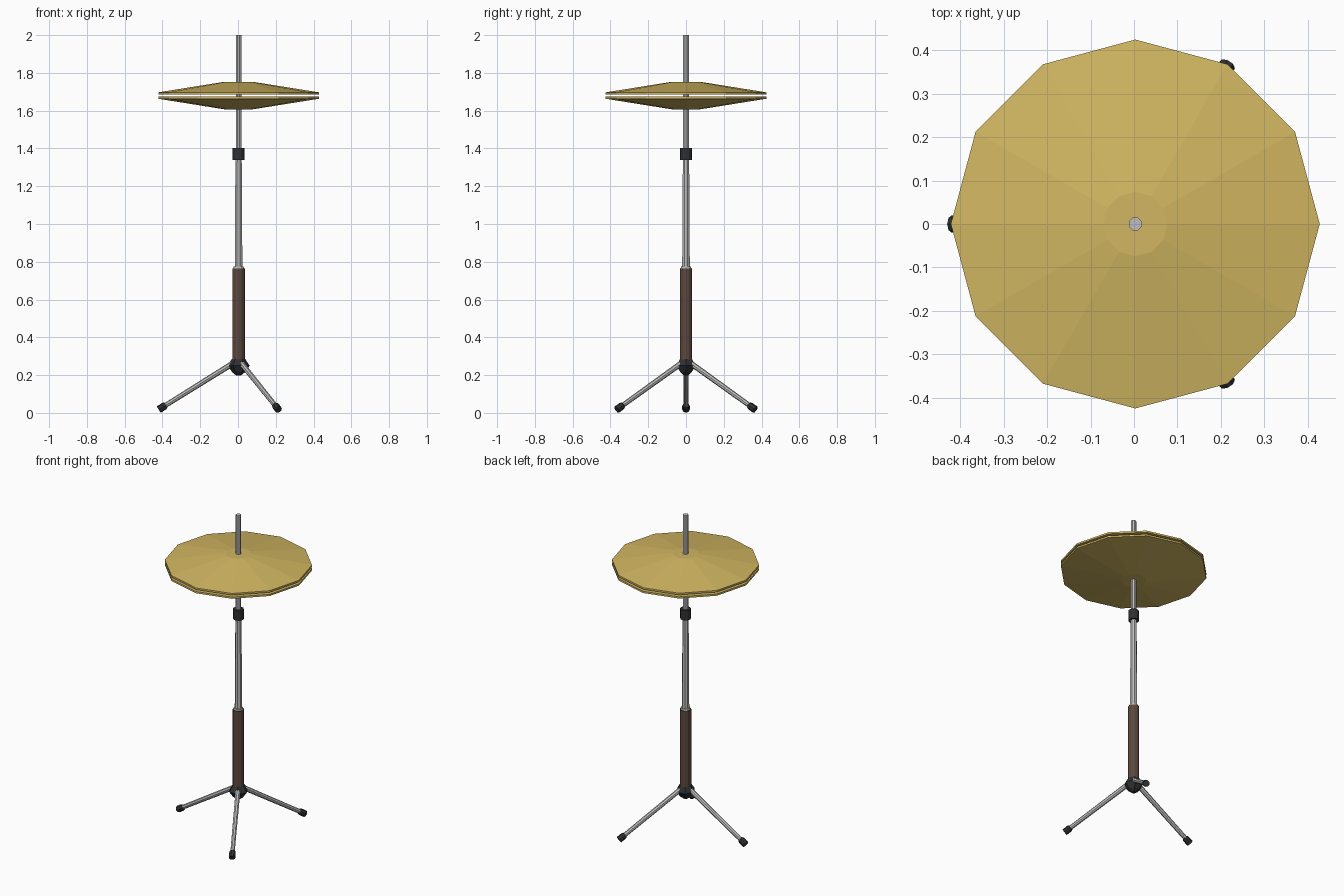
import bpy, bmesh, math
from mathutils import Vector

if "Cube" in bpy.data.objects:
    bpy.data.objects.remove(bpy.data.objects["Cube"])

AX = 0.003  # stand axis, the legs make the layout slightly off-centre


def material(name, rgb):
    m = bpy.data.materials.new(name)
    m.diffuse_color = (*rgb, 1)
    m.use_nodes = True
    m.node_tree.nodes["Principled BSDF"].inputs["Base Color"].default_value = m.diffuse_color
    return m


GOLD = material("brass", (0.64, 0.47, 0.12))
STEEL = material("steel", (0.52, 0.52, 0.52))
BROWN = material("dark brown", (0.105, 0.065, 0.048))
BLACK = material("black", (0.028, 0.03, 0.032))


def lathe(name, profile, sides, mat, start=(AX, 0, 0), axis=(0, 0, 1), turn=0.0):
    """Spin (radius, distance) points around an axis and cap both ends."""
    q = Vector((0, 0, 1)).rotation_difference(Vector(axis))
    bm = bmesh.new()
    rings = []
    for r, d in profile:
        ring = []
        for i in range(sides):
            a = turn + 2 * math.pi * i / sides
            p = q @ Vector((r * math.cos(a), r * math.sin(a), d)) + Vector(start)
            ring.append(bm.verts.new(p))
        rings.append(ring)
    for a, b in zip(rings, rings[1:]):
        for i in range(sides):
            j = (i + 1) % sides
            bm.faces.new((a[i], a[j], b[j], b[i]))
    bm.faces.new(rings[0])
    bm.faces.new(rings[-1])
    bmesh.ops.recalc_face_normals(bm, faces=bm.faces)
    me = bpy.data.meshes.new(name)
    bm.to_mesh(me)
    bm.free()
    me.materials.append(mat)
    ob = bpy.data.objects.new(name, me)
    bpy.context.collection.objects.link(ob)
    return ob


# Pair of facing cymbals
lathe("upper_cymbal", [(0.425, 1.686), (0.425, 1.697), (0.074, 1.753)], 12, GOLD)
lathe("lower_cymbal", [(0.074, 1.607), (0.425, 1.663), (0.425, 1.674)], 12, GOLD)

# Central pole, from the thin pull rod down to the grip
lathe("pull_rod", [(0.016, 1.33), (0.016, 2.0)], 8, STEEL, turn=math.pi / 8)
lathe("clamp_collar", [(0.031, 1.34), (0.031, 1.403)], 12, BLACK)
lathe("middle_tube", [(0.022, 0.75), (0.018, 1.36)], 8, STEEL, turn=math.pi / 8)
lathe("tube_ring", [(0.029, 0.755), (0.027, 0.775)], 12, STEEL)
lathe("lower_tube", [(0.033, 0.26), (0.033, 0.765)], 12, BROWN)

# Tripod hub
lathe("hub", [(0.012, 0.198), (0.034, 0.215), (0.058, 0.25), (0.036, 0.285)], 6, BLACK)

# Three splayed legs with rubber feet
for n, deg in enumerate((60, 180, 300), 1):
    a = math.radians(deg)
    out = Vector((math.cos(a), math.sin(a), 0))
    top = Vector((AX, 0, 0.262)) + out * 0.03
    end = Vector((AX, 0, 0.0175)) + out * 0.423
    d = end - top
    length = d.length
    d.normalize()
    lathe(f"leg_{n}", [(0.015, 0), (0.013, length - 0.02)], 8, STEEL, top, d)
    lathe(f"foot_{n}", [(0.016, length - 0.045), (0.02, length - 0.035), (0.02, length)],
          8, BLACK, top, d)
